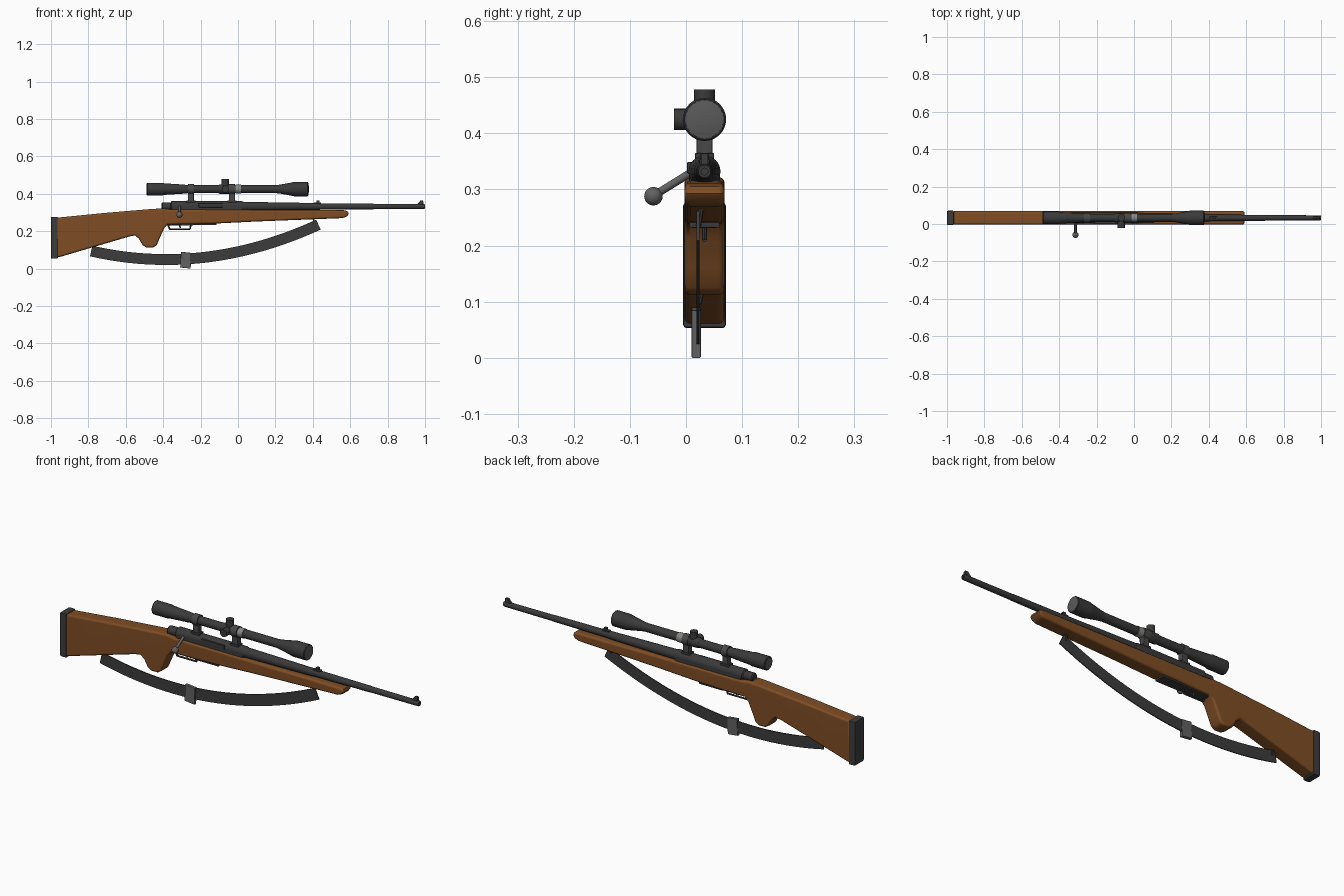
import bpy, bmesh, math
from mathutils import Vector, Matrix

if "Cube" in bpy.data.objects:
    bpy.data.objects.remove(bpy.data.objects["Cube"])

YC = 0.033  # bore line offset in y


def mat(name, col):
    m = bpy.data.materials.new(name)
    m.diffuse_color = (*col, 1)
    m.use_nodes = True
    m.node_tree.nodes["Principled BSDF"].inputs["Base Color"].default_value = m.diffuse_color
    return m


WOOD = mat("walnut", (0.21, 0.075, 0.018))
STEEL = mat("dark steel", (0.042, 0.042, 0.043))
RUBBER = mat("rubber", (0.045, 0.045, 0.048))
STRAP = mat("strap", (0.045, 0.045, 0.045))
RING = mat("ring grey", (0.065, 0.065, 0.065))
GREY = mat("bright grey", (0.12, 0.12, 0.12))
PALE = mat("pale band", (0.24, 0.24, 0.22))
LENS = mat("lens", (0.10, 0.10, 0.10))


def finish(name, bm, material, smooth=True):
    bmesh.ops.recalc_face_normals(bm, faces=bm.faces)
    me = bpy.data.meshes.new(name)
    bm.to_mesh(me)
    bm.free()
    me.materials.append(material)
    ob = bpy.data.objects.new(name, me)
    bpy.context.collection.objects.link(ob)
    if smooth:
        bpy.ops.object.select_all(action='DESELECT')
        ob.select_set(True)
        bpy.context.view_layer.objects.active = ob
        bpy.ops.object.shade_smooth_by_angle(angle=math.radians(35))
        wn = ob.modifiers.new("normals", 'WEIGHTED_NORMAL')
        wn.keep_sharp = True
    return ob


def slab(name, pts, y0, y1, material, bevel=0.0):
    """Side profile in x-z, extruded across y, with rounded rims."""
    bm = bmesh.new()
    a = [bm.verts.new((x, y0, z)) for x, z in pts]
    b = [bm.verts.new((x, y1, z)) for x, z in pts]
    caps = [bm.faces.new(a), bm.faces.new(b)]
    n = len(pts)
    for i in range(n):
        j = (i + 1) % n
        bm.faces.new((a[i], a[j], b[j], b[i]))
    bmesh.ops.recalc_face_normals(bm, faces=bm.faces)
    if bevel:
        rim = list({e for f in caps for e in f.edges})
        bmesh.ops.bevel(bm, geom=rim, offset=bevel, segments=3, profile=0.5,
                        affect='EDGES', clamp_overlap=False)
    return finish(name, bm, material)


def box(name, lo, hi, material, bevel=0.0):
    bm = bmesh.new()
    lo, hi = Vector(lo), Vector(hi)
    d = hi - lo
    bmesh.ops.create_cube(bm, size=1, matrix=Matrix.Translation((lo + hi) / 2)
                          @ Matrix.Diagonal((d.x, d.y, d.z, 1)))
    if bevel:
        bmesh.ops.bevel(bm, geom=bm.edges[:], offset=bevel, segments=2,
                        profile=0.5, affect='EDGES')
    return finish(name, bm, material)


def lathe(name, prof, zc, material, seg=24):
    """Turned part along x from (x, radius) pairs."""
    bm = bmesh.new()
    rings = []
    for x, r in prof:
        rings.append([bm.verts.new((x, YC + r * math.cos(2 * math.pi * k / seg),
                                    zc + r * math.sin(2 * math.pi * k / seg)))
                      for k in range(seg)])
    for p, q in zip(rings, rings[1:]):
        for k in range(seg):
            j = (k + 1) % seg
            bm.faces.new((p[k], p[j], q[j], q[k]))
    bm.faces.new(rings[0])
    bm.faces.new(rings[-1])
    return finish(name, bm, material)


def rod(name, a, b, r, material, seg=12):
    a, b = Vector(a), Vector(b)
    d = b - a
    bm = bmesh.new()
    m = Matrix.Translation((a + b) / 2) @ d.to_track_quat('Z', 'Y').to_matrix().to_4x4()
    bmesh.ops.create_cone(bm, cap_ends=True, segments=seg, radius1=r, radius2=r,
                          depth=d.length, matrix=m)
    return finish(name, bm, material)


# Stock with grip and fore-end
slab("stock", [(-0.97, 0.272), (-0.72, 0.297), (-0.46, 0.319), (-0.40, 0.322),
               (-0.36, 0.316), (0.0, 0.315), (0.57, 0.312), (0.588, 0.305), (0.592, 0.293),
               (0.583, 0.279), (0.56, 0.270), (0.1, 0.252), (-0.1, 0.242),
               (-0.25, 0.238), (-0.375, 0.236), (-0.395, 0.215), (-0.42, 0.16),
               (-0.435, 0.125), (-0.455, 0.112), (-0.49, 0.113), (-0.51, 0.125),
               (-0.53, 0.16), (-0.55, 0.177), (-0.58, 0.172), (-0.95, 0.063), (-0.97, 0.06)],
     -0.003, 0.069, WOOD, 0.011)
box("butt_pad", (-1.0, -0.005, 0.053), (-0.963, 0.071, 0.277), RUBBER, 0.006)

# Receiver and barrel
lathe("receiver", [(-0.41, 0.018), (-0.405, 0.022), (-0.36, 0.022), (-0.355, 0.0285),
                   (0.02, 0.0285), (0.03, 0.025)], 0.332, STEEL)
box("receiver_bed", (-0.35, YC - 0.028, 0.305), (0.02, YC + 0.028, 0.332), STEEL, 0.003)
box("ejection_port", (-0.21, YC - 0.031, 0.328), (-0.08, YC - 0.02, 0.349), STEEL, 0.002)
lathe("barrel", [(0.02, 0.025), (0.18, 0.0225), (0.40, 0.019), (0.41, 0.0175),
                 (0.72, 0.0155), (0.725, 0.0145), (0.995, 0.0135), (1.0, 0.011),
                 (1.0, 0.006), (0.98, 0.006)], 0.332, STEEL)
box("rear_sight_base", (0.405, YC - 0.009, 0.343), (0.445, YC + 0.009, 0.354), STEEL, 0.002)
box("rear_sight", (0.42, YC - 0.007, 0.35), (0.435, YC + 0.007, 0.365), STEEL, 0.002)
slab("front_sight", [(0.955, 0.342), (0.965, 0.352), (0.975, 0.364), (0.99, 0.364),
                     (0.992, 0.342)], YC - 0.006, YC + 0.006, STEEL)

# Bolt
rod("bolt_handle", (-0.313, 0.028, 0.342), (-0.313, -0.056, 0.290), 0.007, GREY)
bm = bmesh.new()
bmesh.ops.create_uvsphere(bm, u_segments=20, v_segments=12, radius=0.0165,
                          matrix=Matrix.Translation((-0.313, -0.058, 0.288)))
finish("bolt_knob", bm, GREY)

# Trigger group
box("floor_plate", (-0.25, 0.006, 0.232), (-0.115, 0.060, 0.242), STEEL, 0.002)
box("guard_plate", (-0.385, 0.012, 0.231), (-0.24, 0.054, 0.240), STEEL, 0.002)
guard = [(-0.375, 0.236), (-0.365, 0.211), (-0.257, 0.211), (-0.252, 0.236)]
for i in range(3):
    (x0, z0), (x1, z1) = guard[i:i + 2]
    rod("trigger_guard", (x0, YC, z0), (x1, YC, z1), 0.0045, STEEL, 8)
rod("trigger", (-0.315, YC, 0.24), (-0.308, YC, 0.217), 0.004, GREY, 8)

# Scope
SZ = 0.425
lathe("scope_body", [(-0.488, 0.030), (-0.485, 0.034), (-0.405, 0.034), (-0.395, 0.031),
                     (-0.30, 0.025), (-0.26, 0.021), (0.20, 0.021), (0.225, 0.024),
                     (0.285, 0.035), (0.30, 0.0385), (0.372, 0.0385), (0.375, 0.036)],
      SZ, STEEL, 32)
lathe("front_lens", [(0.372, 0.035), (0.3755, 0.034), (0.378, 0.022), (0.379, 0.008)],
      SZ, LENS, 32)
lathe("rear_lens", [(-0.486, 0.028), (-0.4885, 0.027), (-0.490, 0.010)], SZ, LENS, 32)
lathe("pale_band", [(-0.014, 0.0235), (0.016, 0.0235)], SZ, PALE)
lathe("turret_saddle", [(-0.105, 0.0215), (-0.098, 0.025), (-0.045, 0.025),
                        (-0.038, 0.0215)], SZ, STEEL)
rod("top_turret", (-0.068, YC, SZ + 0.015), (-0.068, YC, 0.478), 0.019, STEEL, 20)
rod("side_turret", (-0.068, YC - 0.015, SZ), (-0.068, -0.021, SZ), 0.019, STEEL, 20)
for x in (-0.252, -0.032):
    lathe("scope_ring", [(x - 0.016, 0.027), (x + 0.016, 0.027)], SZ, RING)
    box("scope_mount", (x - 0.016, YC - 0.014, 0.345), (x + 0.016, YC + 0.014, 0.41),
        RING, 0.002)
    box("mount_foot", (x - 0.024, YC - 0.017, 0.345), (x + 0.024, YC + 0.017, 0.365),
        STEEL, 0.002)

# Sling hanging in a shallow arc
upper, lower = [], []
for i in range(25):
    x = -0.785 + 1.215 * i / 24
    u = x + 0.31
    z = 0.05 + 0.0415 * u + 0.2818 * u * u
    nrm = Vector((-(0.0415 + 0.5636 * u), 1)).normalized() * 0.029
    upper.append((x + nrm.x, z + nrm.y))
    lower.append((x - nrm.x, z - nrm.y))
slab("sling", upper + lower[::-1], 0.019, 0.024, STRAP)
slab("sling_buckle", [(-0.309, 0.006), (-0.253, 0.0), (-0.25, 0.084), (-0.305, 0.09)],
     0.010, 0.0265, GREY, 0.002)

# Sling swivels
rod("front_swivel", (0.405, 0.028, 0.272), (0.405, 0.022, 0.235), 0.005, STEEL, 8)
rod("rear_swivel", (-0.765, 0.030, 0.125), (-0.765, 0.022, 0.095), 0.005, STEEL, 8)
